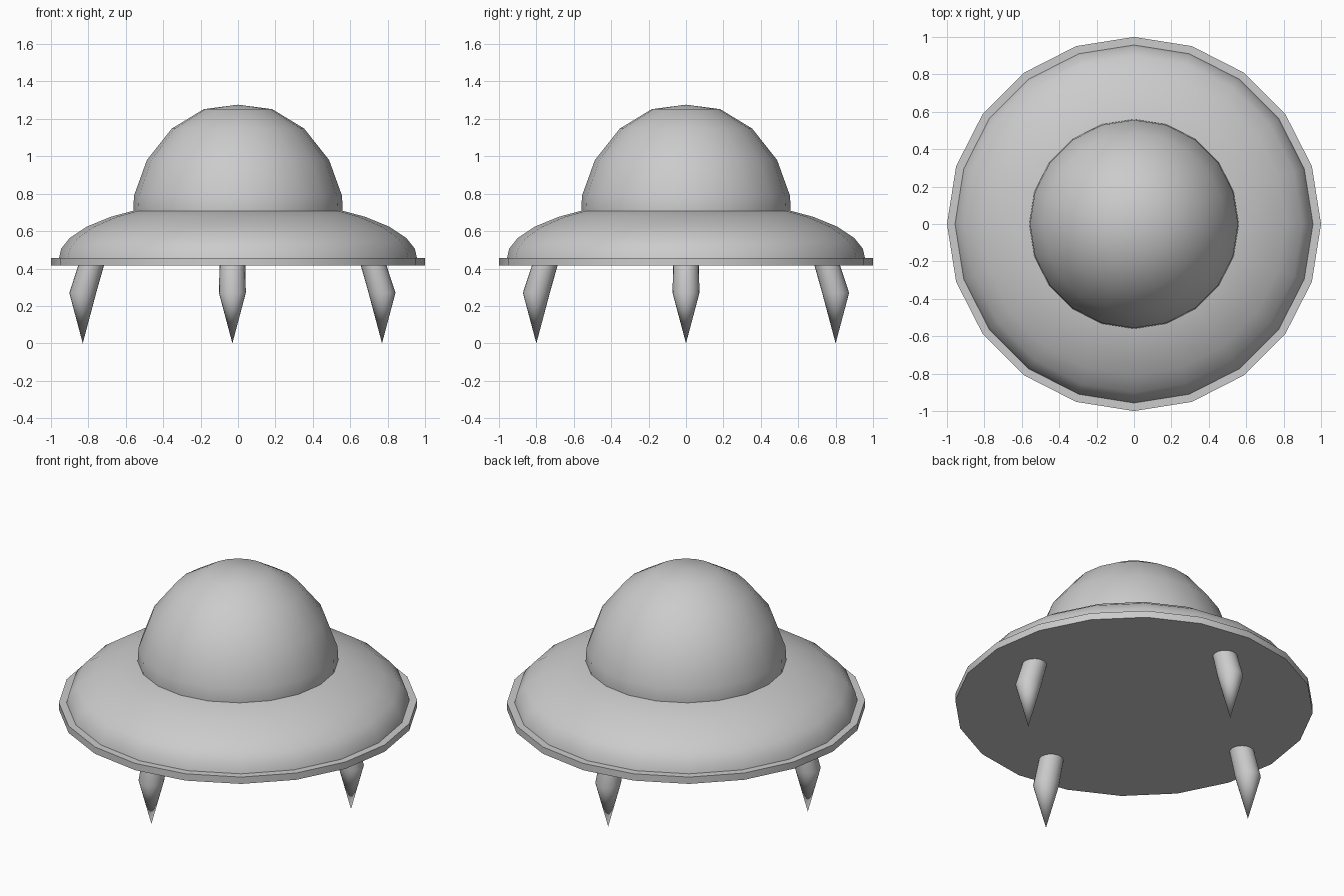
import bpy, bmesh
from math import sin, cos, pi, radians, sqrt

if "Cube" in bpy.data.objects:
    bpy.data.objects.remove(bpy.data.objects["Cube"])


def loft(name, rings, sides):
    """Stack horizontal rings (x, y, z, radius); radius 0 makes a tip."""
    bm = bmesh.new()
    loops = []
    for x, y, z, r in rings:
        n = sides if r else 1
        loops.append([bm.verts.new((x + r * cos(2 * pi * i / sides),
                                    y + r * sin(2 * pi * i / sides), z)) for i in range(n)])
    for a, b in zip(loops, loops[1:]):
        for i in range(sides):
            j = (i + 1) % sides
            if len(a) == 1:
                bm.faces.new((a[0], b[j], b[i]))
            elif len(b) == 1:
                bm.faces.new((a[i], a[j], b[0]))
            else:
                bm.faces.new((a[i], a[j], b[j], b[i]))
    for loop in (loops[0], loops[-1]):
        if len(loop) > 1:
            bm.faces.new(loop)
    bmesh.ops.recalc_face_normals(bm, faces=bm.faces)
    mesh = bpy.data.meshes.new(name)
    bm.to_mesh(mesh)
    bm.free()
    ob = bpy.data.objects.new(name, mesh)
    bpy.context.collection.objects.link(ob)
    bpy.ops.object.select_all(action='DESELECT')
    ob.select_set(True)
    bpy.context.view_layer.objects.active = ob
    bpy.ops.object.shade_smooth_by_angle(angle=radians(40))
    return ob


def lathe(name, profile, sides=20):
    return loft(name, [(0, 0, z, r) for r, z in profile], sides)


# Flat rim plate
lathe("rim_plate", [(1.0, 0.415), (1.0, 0.457)])

# Flattened upper hull: elliptical profile
hull = [(r, 0.457 + 0.312 * sqrt(1 - (r / 0.957) ** 2))
        for r in (0.957, 0.945, 0.90, 0.81, 0.68, 0.53)]
lathe("upper_hull", hull)

# Canopy dome
lathe("dome", [(0.55, 0.62), (0.56, 0.71), (0.556, 0.79), (0.487, 0.98),
               (0.354, 1.148), (0.183, 1.252), (0, 1.276)])

# Four legs: leaning column with a vertical spike, in a cross pattern
LEG_X = -0.03
for name, dx, dy in (("front_leg", 0, -1), ("back_leg", 0, 1),
                     ("left_leg", -1, 0), ("right_leg", 1, 0)):
    rings = [(LEG_X + dx * d, dy * d, z, r) for d, z, r in
             ((0.80, 0.0, 0), (0.80, 0.27, 0.072), (0.745, 0.45, 0.068))]
    loft(name, rings, 20)
